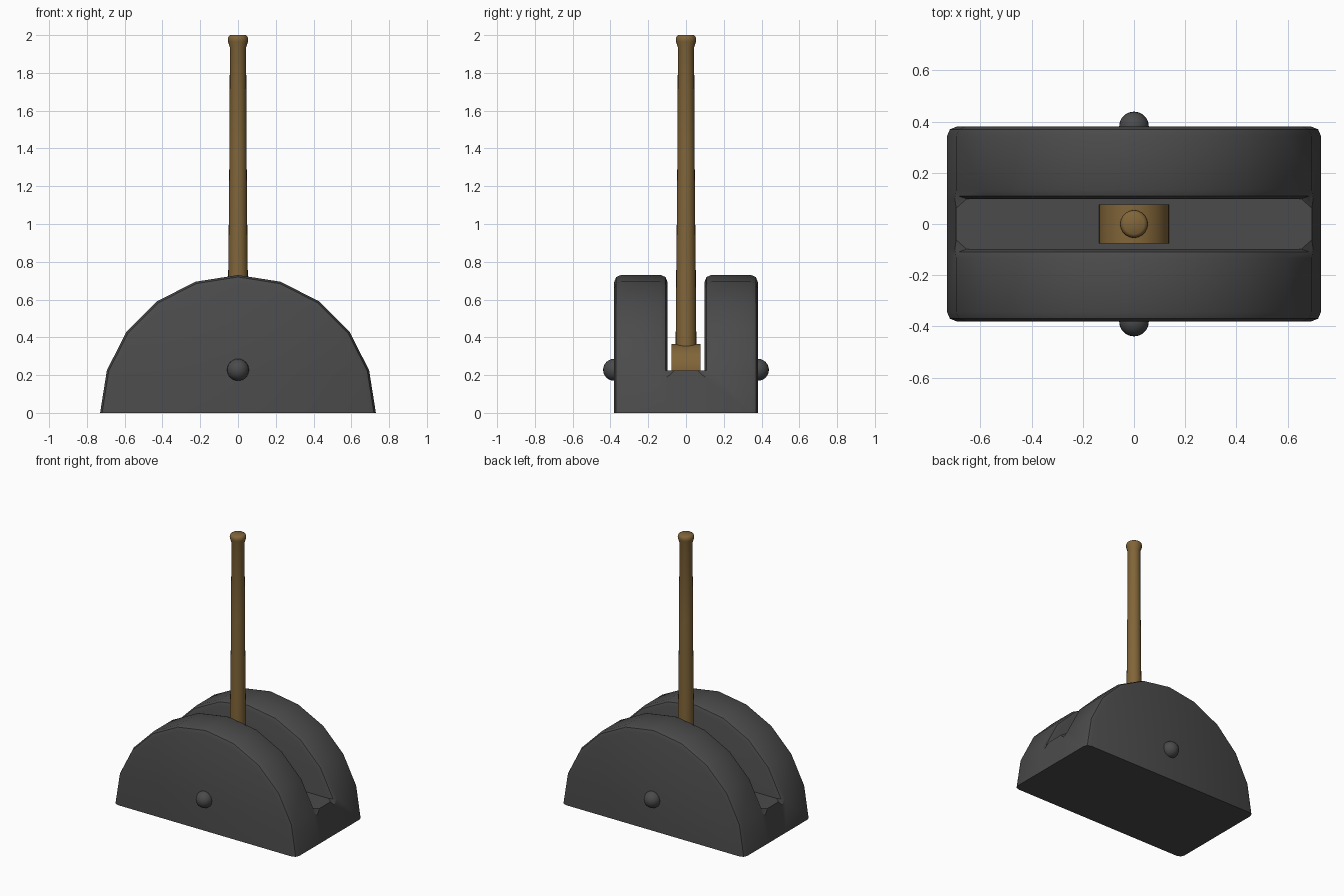
import bpy, bmesh, math
from mathutils import Matrix

if "Cube" in bpy.data.objects:
    bpy.data.objects.remove(bpy.data.objects["Cube"])


def material(name, color):
    m = bpy.data.materials.new(name)
    m.diffuse_color = color
    m.use_nodes = True
    m.node_tree.nodes["Principled BSDF"].inputs["Base Color"].default_value = m.diffuse_color
    return m


iron = material("dark_iron", (0.07, 0.07, 0.07, 1))
wood = material("brown_wood", (0.22, 0.13, 0.04, 1))


def finish(bm, name, mat, angle=35):
    bmesh.ops.recalc_face_normals(bm, faces=bm.faces[:])
    me = bpy.data.meshes.new(name)
    bm.to_mesh(me)
    bm.free()
    ob = bpy.data.objects.new(name, me)
    bpy.context.collection.objects.link(ob)
    me.materials.append(mat)
    bpy.ops.object.select_all(action='DESELECT')
    ob.select_set(True)
    bpy.context.view_layer.objects.active = ob
    bpy.ops.object.shade_smooth_by_angle(angle=math.radians(angle))
    return ob


def lathe(profile, sides):
    """Closed solid of revolution about z from (radius, height) pairs."""
    bm = bmesh.new()
    rings = [[bm.verts.new((r * math.cos(2 * math.pi * i / sides),
                            r * math.sin(2 * math.pi * i / sides), z))
              for i in range(sides)] for r, z in profile]
    for a, b in zip(rings, rings[1:]):
        for i in range(sides):
            j = (i + 1) % sides
            bm.faces.new((a[i], a[j], b[j], b[i]))
    bm.faces.new(rings[0])
    bm.faces.new(rings[-1])
    return bm


# Half-round base with a slot along x and rounded rims
R, N, PIVOT = 0.73, 10, 0.228
bm = bmesh.new()
layers = [[bm.verts.new((R * math.cos(math.pi * i / N), y, R * math.sin(math.pi * i / N)))
           for i in range(N + 1)] for y in (-0.38, -0.098, 0.098, 0.38)]
for k in range(3):
    a, b = layers[k], layers[k + 1]
    segments = (0, N - 1) if k == 1 else range(N)
    for i in segments:
        bm.faces.new((a[i], a[i + 1], b[i + 1], b[i]))
    bm.faces.new((a[0], b[0], b[N], a[N]))
a, b = layers[1], layers[2]
bm.faces.new((a[1], a[N - 1], b[N - 1], b[1]))      # slot floor
for k in (0, 3):
    bm.faces.new(layers[k])                         # outer walls
for k in (1, 2):
    bm.faces.new(layers[k][1:N])                    # slot walls
rims = [bm.edges.get((layers[k][i], layers[k][i + 1]))
        for k in range(4) for i in (range(N) if k in (0, 3) else range(1, N - 1))]
bmesh.ops.recalc_face_normals(bm, faces=bm.faces[:])
bmesh.ops.bevel(bm, geom=rims, offset=0.036, segments=2, profile=0.5, affect='EDGES')
finish(bm, "base", iron)

# Domed pin heads on both sides
for side, name in ((-1, "front_pin_head"), (1, "back_pin_head")):
    bm = bmesh.new()
    bmesh.ops.create_uvsphere(bm, u_segments=20, v_segments=12, radius=0.058,
                              matrix=Matrix.Translation((0, side * 0.381, PIVOT)))
    finish(bm, name, iron)

# Pivot hub: barrel lying along y inside the slot
bm = bmesh.new()
bmesh.ops.create_cone(bm, cap_ends=True, segments=32, radius1=0.137, radius2=0.137, depth=0.152,
                      matrix=Matrix.Translation((0, 0, PIVOT)) @ Matrix.Rotation(math.pi / 2, 4, 'X'))
finish(bm, "pivot_hub", wood)

# Tapered lever rod with a rounded knob on top
rod = [(0.055, 0.34), (0.0515, 0.77), (0.048, 1.08), (0.0455, 1.39), (0.043, 1.935),
       (0.053, 1.965), (0.054, 1.98), (0.050, 1.993), (0.040, 2.0)]
finish(lathe(rod, 20), "lever_rod", wood, 50)
